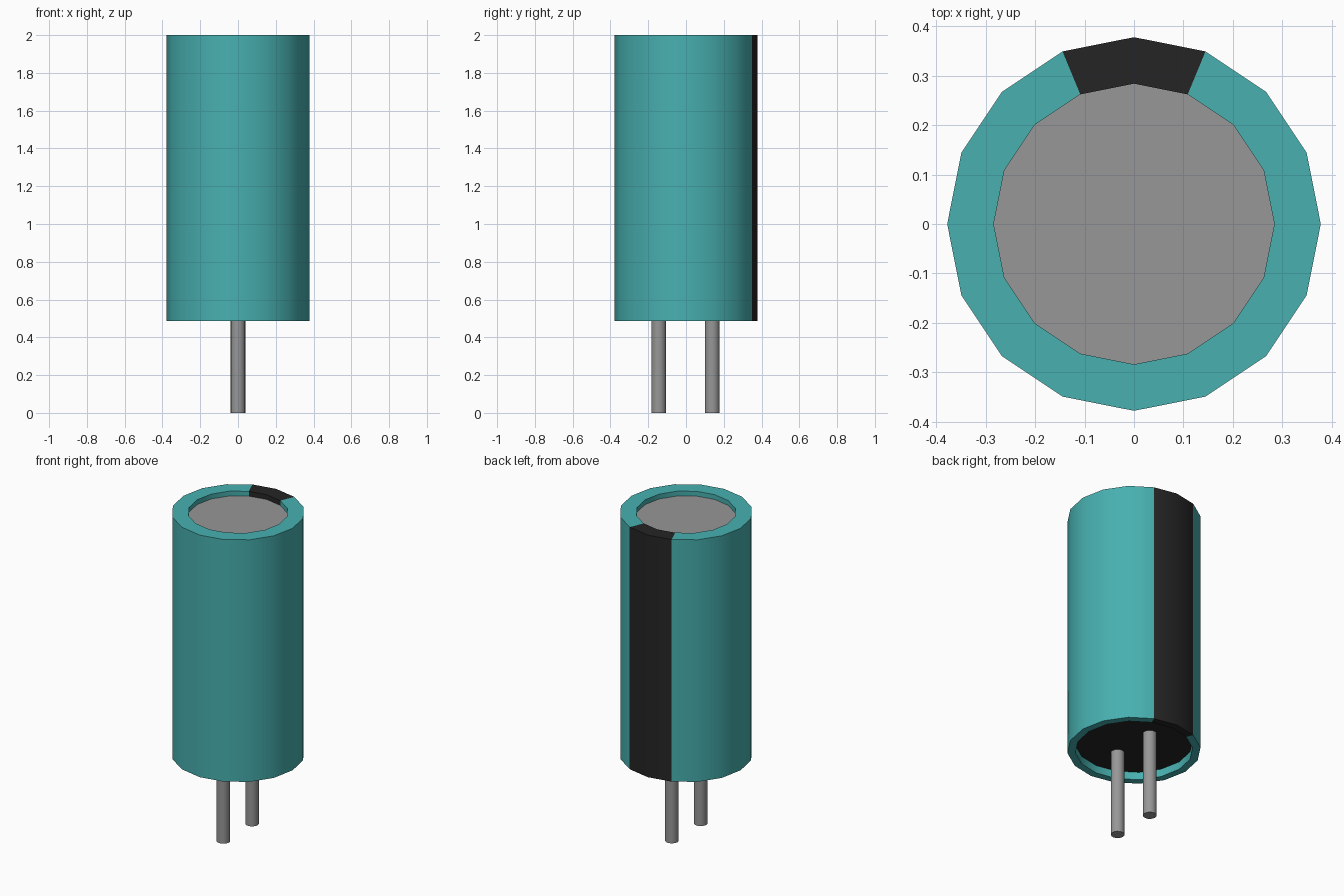
import bpy, bmesh, math

old = bpy.data.objects.get("Cube")
if old:
    bpy.data.objects.remove(old, do_unlink=True)

SIDES = 16
R_OUT, R_TOP, R_BASE = 0.378, 0.284, 0.333   # sleeve, top opening, bottom opening
Z_LOW, Z_HIGH = 0.487, 2.0
Z_CAP, Z_PLUG = 1.97, 0.535                  # recessed end discs


def material(name, rgb):
    m = bpy.data.materials.new(name)
    m.use_nodes = True
    m.diffuse_color = (*rgb, 1)
    m.node_tree.nodes["Principled BSDF"].inputs["Base Color"].default_value = (*rgb, 1)
    return m


teal = material("teal", (0.065, 0.434, 0.434))
black = material("black", (0.0185, 0.0185, 0.0185))
grey = material("metal grey", (0.31, 0.31, 0.31))


def finish(bm, name, mats):
    mesh = bpy.data.meshes.new(name)
    bm.to_mesh(mesh)
    bm.free()
    obj = bpy.data.objects.new(name, mesh)
    bpy.context.collection.objects.link(obj)
    for m in mats:
        mesh.materials.append(m)
    bpy.ops.object.select_all(action='DESELECT')
    obj.select_set(True)
    bpy.context.view_layer.objects.active = obj
    bpy.ops.object.shade_smooth_by_angle(angle=math.radians(35))
    return obj


def ring(bm, r, z):
    step = math.tau / SIDES
    return [bm.verts.new((r * math.cos(i * step), r * math.sin(i * step), z))
            for i in range(SIDES)]


# Sleeve: turned profile with a black stripe down the back
bm = bmesh.new()
profile = [(R_BASE, Z_PLUG), (R_BASE, Z_LOW), (R_OUT, Z_LOW),
           (R_OUT, Z_HIGH), (R_TOP, Z_HIGH), (R_TOP, Z_CAP)]
rings = [ring(bm, r, z) for r, z in profile]
for a, b in zip(rings, rings[1:]):
    for i in range(SIDES):
        j = (i + 1) % SIDES
        face = bm.faces.new((a[i], a[j], b[j], b[i]))
        if i in (3, 4):
            face.material_index = 1
finish(bm, "sleeve", [teal, black])

# Recessed end discs
bm = bmesh.new()
bm.faces.new(ring(bm, R_TOP, Z_CAP))
finish(bm, "metal_top", [grey])
bm = bmesh.new()
bm.faces.new(reversed(ring(bm, R_BASE, Z_PLUG)))
finish(bm, "bottom_plug", [black])

# Two wire leads
for name, y in (("front_lead", -0.144), ("back_lead", 0.139)):
    bm = bmesh.new()
    bmesh.ops.create_cone(bm, cap_ends=True, segments=SIDES, radius1=0.039,
                          radius2=0.039, depth=Z_PLUG)
    bmesh.ops.translate(bm, verts=bm.verts, vec=(0, y, Z_PLUG / 2))
    finish(bm, name, [grey])
